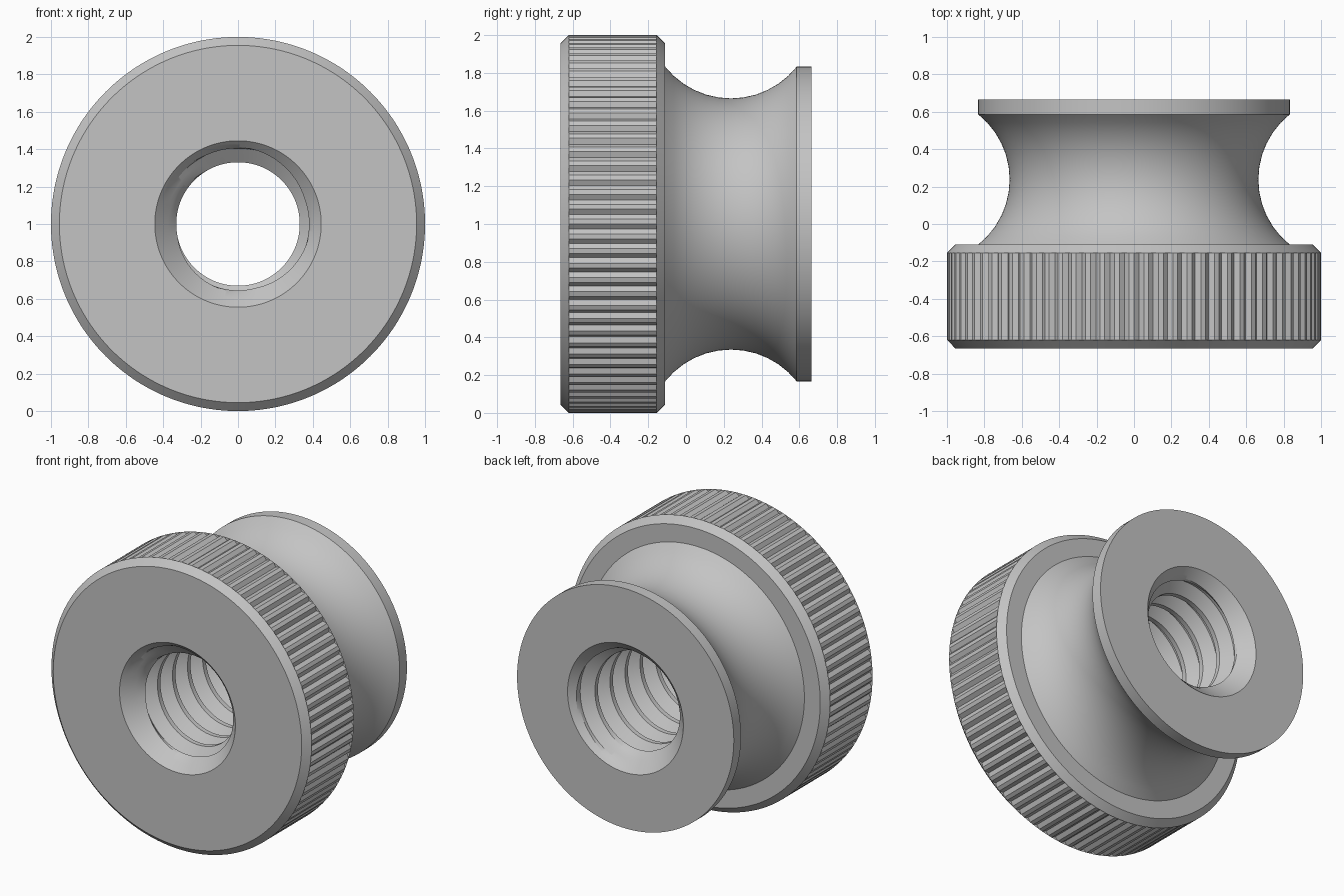
import bpy, bmesh, math

cube = bpy.data.objects.get("Cube")
if cube:
    bpy.data.objects.remove(cube, do_unlink=True)

TEETH = 80
SEG = TEETH * 3
HALF = 0.665          # half length along the axis
MOUTH = 0.445         # countersink radius at both faces
PITCH, CREST, ROOT = 0.165, 0.33, 0.405

steel = bpy.data.materials.new("plain_grey")
steel.use_nodes = True
grey = (0.55, 0.55, 0.55, 1)
steel.diffuse_color = grey
steel.node_tree.nodes["Principled BSDF"].inputs["Base Color"].default_value = grey


def swept_surface(name, rows, point, outward):
    """Grid around the y axis; point(row, column) gives (radius, y)."""
    bm = bmesh.new()
    grid = []
    for row in rows:
        line = []
        for i in range(SEG + 1):
            r, y = point(row, i)
            a = math.tau * i / SEG
            line.append(bm.verts.new((r * math.cos(a), y, 1 + r * math.sin(a))))
        grid.append(line)
    for low, high in zip(grid, grid[1:]):
        for i in range(SEG):
            quad = [low[i], low[i + 1], high[i + 1], high[i]]
            bm.faces.new(quad[::-1] if outward else quad)
    bmesh.ops.remove_doubles(bm, verts=bm.verts, dist=1e-5)
    mesh = bpy.data.meshes.new(name)
    bm.to_mesh(mesh)
    bm.free()
    obj = bpy.data.objects.new(name, mesh)
    bpy.context.collection.objects.link(obj)
    mesh.materials.append(steel)
    bpy.ops.object.select_all(action='DESELECT')
    obj.select_set(True)
    bpy.context.view_layer.objects.active = obj
    bpy.ops.object.shade_smooth_by_angle(angle=math.radians(25))


# Outer body: (radius, y, knurled) from front face to back face
profile = [(MOUTH, -HALF, 0), (0.955, -HALF, 0), (1, -0.62, 0), (1, -0.62, 1),
           (1, -0.155, 1), (1, -0.155, 0), (0.955, -0.11, 0)]

# Concave waist as a circular arc
waist_r, waist_y, half_angle, steps = 0.445, 0.238, math.radians(51.5), 12
for k in range(steps + 1):
    t = half_angle * (2 * k / steps - 1)
    profile.append((1.11 - waist_r * math.cos(t), waist_y + waist_r * math.sin(t), 0))

# Back flange
profile += [(0.833, 0.586, 0), (0.833, HALF, 0), (MOUTH, HALF, 0)]


def body_point(row, i):
    r, y, knurled = row
    return (r - 0.02 if knurled and i % 3 == 2 else r), y


swept_surface("knurled_body", profile, body_point, True)

# Threaded bore: helical rows, trimmed by the countersinks at both ends
shape = [(0, CREST), (0.2, CREST), (0.31, 0.355), (0.42, 0.38), (0.53, ROOT),
         (0.67, ROOT), (0.78, 0.38), (0.89, 0.355)]
turns = math.ceil(HALF / PITCH) + 1
thread_rows = [((k + f) * PITCH, r) for k in range(-turns, turns + 1) for f, r in shape]


def bore_point(row, i):
    y = row[0] - PITCH * i / SEG
    y = max(-HALF, min(HALF, y))
    cone = MOUTH - (HALF - abs(y))
    return max(row[1], cone), y


swept_surface("threaded_bore", thread_rows, bore_point, False)
